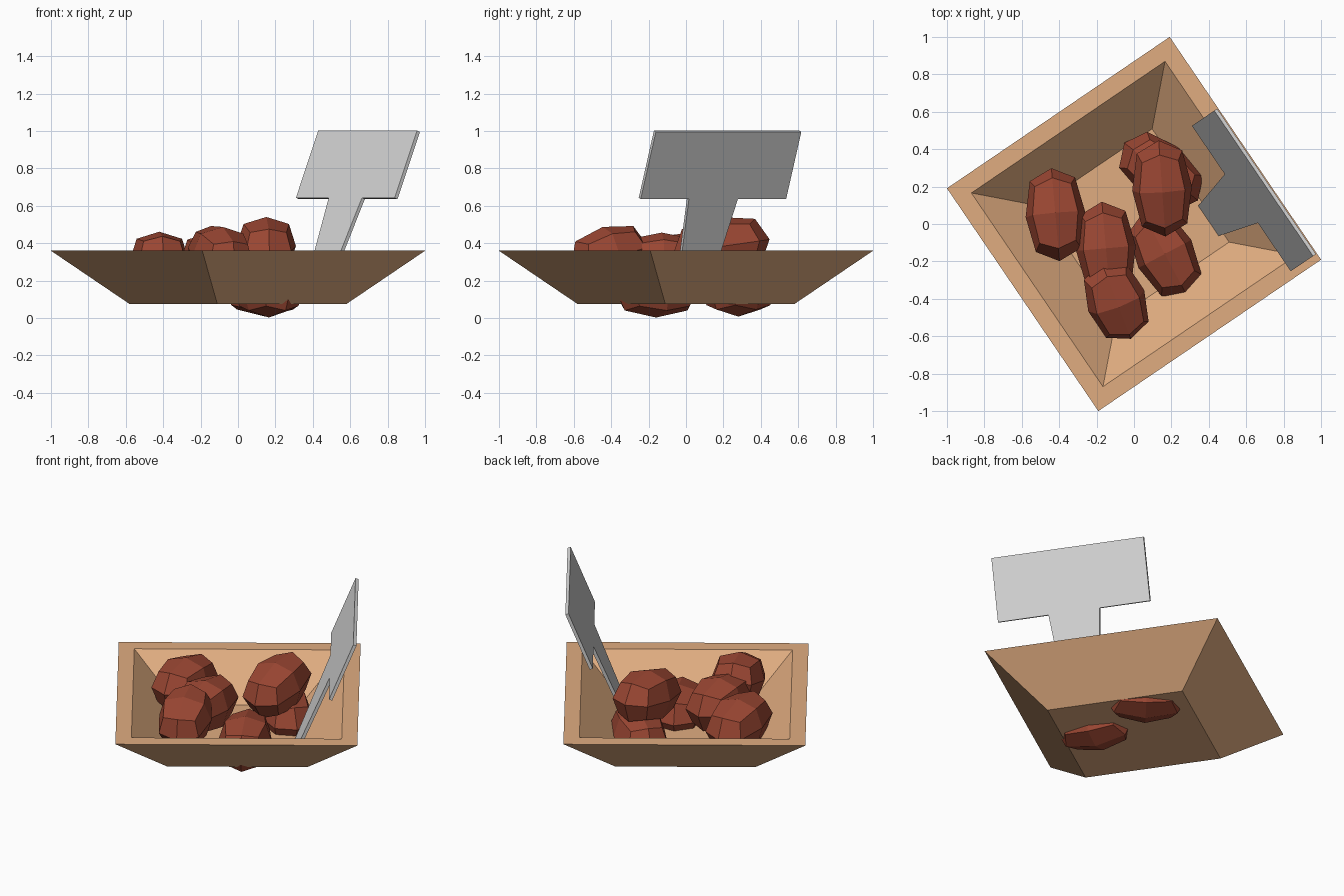
import bpy, bmesh, math
from mathutils import Matrix, Vector

if "Cube" in bpy.data.objects:
    bpy.data.objects.remove(bpy.data.objects["Cube"])

TURN = Matrix.Rotation(math.radians(34.2), 4, 'Z')   # tray is turned in plan


def material(name, rgb):
    m = bpy.data.materials.new(name)
    m.diffuse_color = (*rgb, 1)
    m.use_nodes = True
    m.node_tree.nodes["Principled BSDF"].inputs["Base Color"].default_value = m.diffuse_color
    return m


TAN = material("tan_wood", (0.745, 0.413, 0.216))
BROWN = material("red_brown", (0.33, 0.063, 0.033))
GREY = material("light_grey", (0.68, 0.68, 0.68))


def finish(name, bm, mat, matrix):
    bm.transform(matrix)
    bmesh.ops.recalc_face_normals(bm, faces=bm.faces)
    me = bpy.data.meshes.new(name)
    bm.to_mesh(me)
    bm.free()
    me.materials.append(mat)
    ob = bpy.data.objects.new(name, me)
    bpy.context.collection.objects.link(ob)
    return ob


# Tray: square loops from outer bottom, over the rim, to the inner floor
bm = bmesh.new()
loops = []
for h, z in [(0.417, 0.075), (0.72, 0.36), (0.626, 0.36), (0.366, 0.115)]:
    loops.append([bm.verts.new((sx * h, sy * h, z))
                  for sx, sy in ((-1, -1), (1, -1), (1, 1), (-1, 1))])
for a, b in zip(loops, loops[1:]):
    for i in range(4):
        j = (i + 1) % 4
        bm.faces.new((a[i], a[j], b[j], b[i]))
bm.faces.new(loops[0])
bm.faces.new(loops[-1])
finish("tray", bm, TAN, TURN)

# Scoop: flat T outline (across, height) with thickness, leaning outward
bm = bmesh.new()
half = [(0.095, -0.59), (0.158, 0.0), (0.47, 0.0), (0.47, 0.388)]
outline = half + [(-x, y) for x, y in reversed(half)]
face = bm.faces.new([bm.verts.new((0, x, y)) for x, y in outline])
ext = bmesh.ops.extrude_face_region(bm, geom=[face])
bmesh.ops.translate(bm, vec=(0.02, 0, 0),
                    verts=[v for v in ext["geom"] if isinstance(v, bmesh.types.BMVert)])
lean = Matrix.Rotation(math.radians(21.9), 4, 'Y')
finish("scoop", bm, GREY, TURN @ Matrix.Translation((0.551, -0.21, 0.643)) @ lean)

# Nuts: rounded cubes stretched along y; (centre, plan angle, pitch, half length)
nuts = [
    ((-0.42, 0.05, 0.305), 5, -4, 0.25),
    ((-0.15, -0.13, 0.30), 5, 0, 0.25),
    ((-0.095, -0.41, 0.335), 21, 14, 0.225),
    ((0.165, -0.16, 0.16), 28, 0, 0.25),
    ((0.15, 0.19, 0.385), 4, 8, 0.26),
    ((0.145, 0.28, 0.165), 52, 0, 0.25),
]
SHRINK = {1: 1.0, 2: 0.76, 3: 0.61}   # face centres, edge middles, corners
for n, (pos, turn, pitch, length) in enumerate(nuts):
    bm = bmesh.new()
    bmesh.ops.create_cube(bm, size=2)
    bmesh.ops.subdivide_edges(bm, edges=bm.edges[:], cuts=1, use_grid_fill=True)
    for v in bm.verts:
        v.co *= SHRINK[sum(abs(c) > 0.5 for c in v.co)]
    m = (Matrix.Translation(pos)
         @ Matrix.Rotation(math.radians(turn), 4, 'Z')
         @ Matrix.Rotation(math.radians(pitch), 4, 'X')
         @ Matrix.Diagonal(Vector((0.16, length, 0.157, 1))))
    finish(f"nut_{n + 1}", bm, BROWN, m)
